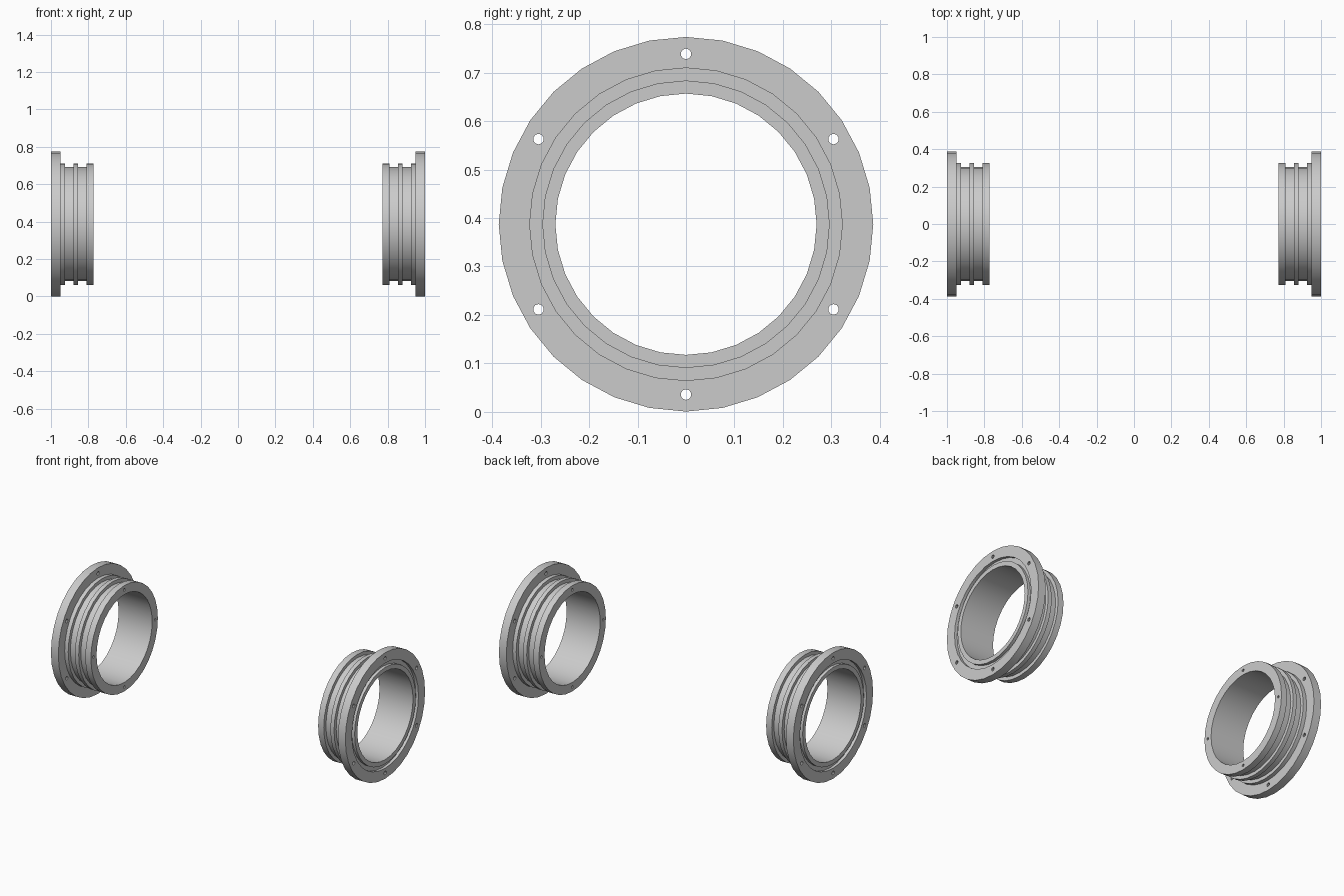
import bpy, bmesh, math

if "Cube" in bpy.data.objects:
    bpy.data.objects.remove(bpy.data.objects["Cube"])

CZ = 0.387      # height of the ring axis
SEG = 32        # sides around each ring

# closed cross-section (x, radius): piston lands, flange, face seal groove, bore
PROFILE = [(0.772, 0.27), (0.772, 0.325), (0.81, 0.325), (0.81, 0.304),
           (0.855, 0.304), (0.855, 0.325), (0.88, 0.325), (0.88, 0.304),
           (0.926, 0.304), (0.926, 0.325), (0.95, 0.325), (0.95, 0.387),
           (1.0, 0.387), (1.0, 0.323), (0.982, 0.323), (0.982, 0.297),
           (1.0, 0.297), (1.0, 0.27)]


def make_object(name, bm):
    bmesh.ops.recalc_face_normals(bm, faces=bm.faces)
    me = bpy.data.meshes.new(name)
    bm.to_mesh(me)
    bm.free()
    ob = bpy.data.objects.new(name, me)
    bpy.context.collection.objects.link(ob)
    return ob


def lathe(bm, profile, sides, y0=0.0, z0=CZ, side=1):
    """Spin a closed (x, radius) section about an x-parallel axis."""
    rings = []
    for i in range(sides):
        a = 2 * math.pi * i / sides
        rings.append([bm.verts.new((side * x, y0 + r * math.sin(a), z0 + r * math.cos(a)))
                      for x, r in profile])
    n = len(profile)
    for i in range(sides):
        p, q = rings[i], rings[(i + 1) % sides]
        for j in range(n):
            k = (j + 1) % n
            bm.faces.new((p[j], p[k], q[k], q[j]))


def pin(bm, x0, x1, radius, ring_r, angle, side, sides=10):
    """Closed cylinder used to drill one hole."""
    y0, z0 = ring_r * math.sin(angle), CZ + ring_r * math.cos(angle)
    ends = [[bm.verts.new((side * x, y0 + radius * math.sin(2 * math.pi * i / sides),
                           z0 + radius * math.cos(2 * math.pi * i / sides)))
             for i in range(sides)] for x in (x0, x1)]
    bm.faces.new(ends[0])
    bm.faces.new(ends[1])
    for i in range(sides):
        k = (i + 1) % sides
        bm.faces.new((ends[0][i], ends[0][k], ends[1][k], ends[1][i]))


def flange_ring(name, side):
    bm = bmesh.new()
    lathe(bm, PROFILE, SEG, side=side)
    ring = make_object(name, bm)

    # six through holes in the flange, four blind holes in the inner end face
    bm = bmesh.new()
    for i in range(6):
        pin(bm, 0.94, 1.01, 0.011, 0.352, i * math.pi / 3, side)
    for i in range(4):
        pin(bm, 0.76, 0.80, 0.008, 0.298, i * math.pi / 2, side)
    drill = make_object(name + "_hole_cutter", bm)
    drill.hide_render = True

    mod = ring.modifiers.new("holes", 'BOOLEAN')
    mod.operation = 'DIFFERENCE'
    mod.solver = 'EXACT'
    mod.object = drill
    bpy.ops.object.select_all(action='DESELECT')
    bpy.context.view_layer.objects.active = ring
    ring.select_set(True)
    bpy.ops.object.modifier_apply(modifier=mod.name)
    bpy.data.objects.remove(drill)
    bpy.ops.object.shade_smooth_by_angle(angle=math.radians(30))


flange_ring("right_flange_ring", 1)
flange_ring("left_flange_ring", -1)
